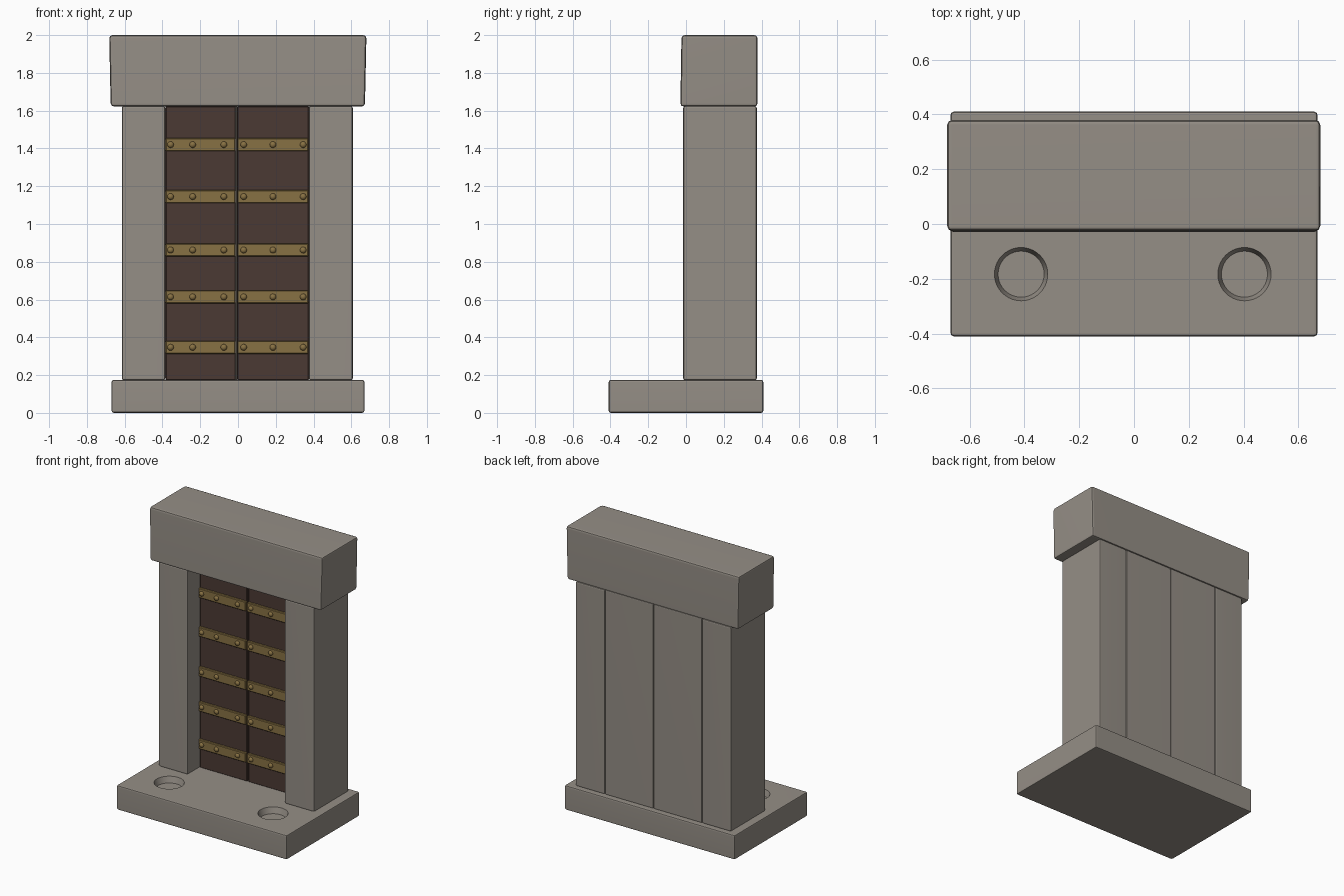
import bpy, bmesh, math, random
from mathutils import Matrix, Vector

if "Cube" in bpy.data.objects:
    bpy.data.objects.remove(bpy.data.objects["Cube"])

random.seed(4)


def material(name, rgb):
    m = bpy.data.materials.new(name)
    m.diffuse_color = (*rgb, 1)
    m.use_nodes = True
    m.node_tree.nodes["Principled BSDF"].inputs["Base Color"].default_value = m.diffuse_color
    return m


STONE = material("grey stone", (0.30, 0.272, 0.238))
WOOD = material("dark wood", (0.07, 0.042, 0.034))
BRASS = material("old brass", (0.245, 0.165, 0.056))


def finish(name, bm, mat):
    me = bpy.data.meshes.new(name)
    bm.to_mesh(me)
    bm.free()
    me.materials.append(mat)
    ob = bpy.data.objects.new(name, me)
    bpy.context.collection.objects.link(ob)
    return ob


def block(name, lo, hi, mat, bevel=0.0, segments=2, taper=(0, 0)):
    """Bevelled box between two corners; taper pulls in the x ends and y faces (bottom, top)."""
    bm = bmesh.new()
    bmesh.ops.create_cube(bm, size=1)
    lo, hi = Vector(lo), Vector(hi)
    for v in bm.verts:
        t = v.co.copy()
        v.co = Vector([(lo[i] + hi[i]) / 2 + t[i] * (hi[i] - lo[i]) for i in range(3)])
        if t.z < 0:
            v.co.x -= math.copysign(taper[0], t.x)
        elif t.y < 0:
            v.co.y += taper[1]
    if bevel:
        bmesh.ops.bevel(bm, geom=bm.edges[:], offset=bevel, segments=segments,
                        profile=0.5, affect='EDGES')
    return finish(name, bm, mat)


def select_only(ob):
    bpy.ops.object.select_all(action='DESELECT')
    ob.select_set(True)
    bpy.context.view_layer.objects.active = ob


def carve(ob, bm):
    """Cut a temporary bmesh away from an object."""
    cutter = finish("cutter", bm, STONE)
    cutter.hide_render = True
    mod = ob.modifiers.new("carve", 'BOOLEAN')
    mod.operation = 'DIFFERENCE'
    mod.solver = 'EXACT'
    mod.object = cutter
    select_only(ob)
    bpy.ops.object.modifier_apply(modifier=mod.name)
    bpy.data.objects.remove(cutter)


def smooth(ob):
    select_only(ob)
    bpy.ops.object.shade_smooth_by_angle(angle=math.radians(40))
    ob.modifiers.new("weighted", 'WEIGHTED_NORMAL').keep_sharp = True


def chip_edge(bm, x, y, out, zs):
    """Add small faceted chips along a vertical edge; out points away from the stone."""
    for z in zs:
        r = random.uniform(0.022, 0.034)
        c = Vector((x + out[0] * r * 0.55, y + out[1] * r * 0.55, z))
        mat = (Matrix.Translation(c) @ Matrix.Rotation(random.uniform(0, 3), 4, 'Z')
               @ Matrix.Diagonal((1, 1, random.uniform(0.6, 1.1), 1)))
        bmesh.ops.create_icosphere(bm, subdivisions=1, radius=r, matrix=mat)


# Base with two round sockets
base = block("base", (-0.67, -0.41, 0), (0.67, 0.41, 0.175), STONE, 0.013)
bm = bmesh.new()
for x in (-0.412, 0.403):
    bmesh.ops.create_cone(bm, cap_ends=True, segments=40, radius1=0.084, radius2=0.103,
                          depth=0.06, matrix=Matrix.Translation((x, -0.183, 0.163)))
carve(base, bm)
smooth(base)

# Pillars with chipped edges
for name, x0, x1, outer, inner in (("left_pillar", -0.615, -0.385, -0.615, -0.385),
                                   ("right_pillar", 0.375, 0.608, 0.608, 0.375)):
    pillar = block(name, (x0, -0.015, 0.172), (x1, 0.375, 1.625), STONE, 0.012)
    s = math.copysign(1, outer)
    bm = bmesh.new()
    chip_edge(bm, outer, 0.375, (s, 1), (0.48, 0.78, 0.92, 1.31, 1.53))
    chip_edge(bm, outer, -0.015, (s, -1), (0.49, 0.91, 1.30))
    carve(pillar, bm)
    smooth(pillar)

# Rear wall slabs
for name, x0, x1 in (("left_back_slab", -0.385, -0.004), ("right_back_slab", -0.004, 0.375)):
    smooth(block(name, (x0, 0.14, 0.172), (x1, 0.373, 1.625), STONE, 0.009))

# Lintel, slightly narrower at the bottom
smooth(block("lintel", (-0.682, -0.03, 1.622), (0.68, 0.379, 2.0), STONE, 0.017,
             taper=(-0.008, 0.006)))

# Door leaves, brass bands and studs
leaves = (("left", -0.384, -0.012, (-0.357, -0.24, -0.075)),
          ("right", -0.004, 0.375, (0.03, 0.185, 0.345)))
for side, x0, x1, studs in leaves:
    block(side + "_door", (x0, 0.12, 0.172), (x1, 0.16, 1.625), WOOD, 0.005, 1)
    for i, z in enumerate((0.347, 0.614, 0.862, 1.145, 1.42)):
        block(f"{side}_band_{i + 1}", (x0 + 0.001, 0.103, z - 0.034),
              (x1 - 0.002, 0.13, z + 0.034), BRASS, 0.004, 1)
        bm = bmesh.new()
        for x in studs:
            bmesh.ops.create_uvsphere(
                bm, u_segments=16, v_segments=8, radius=0.017,
                matrix=Matrix.Translation((x, 0.102, z)) @ Matrix.Rotation(math.pi / 2, 4, 'X')
                @ Matrix.Diagonal((1, 1, 0.8, 1)))
        stud = finish(f"{side}_studs_{i + 1}", bm, BRASS)
        select_only(stud)
        bpy.ops.object.shade_smooth_by_angle(angle=math.radians(40))
